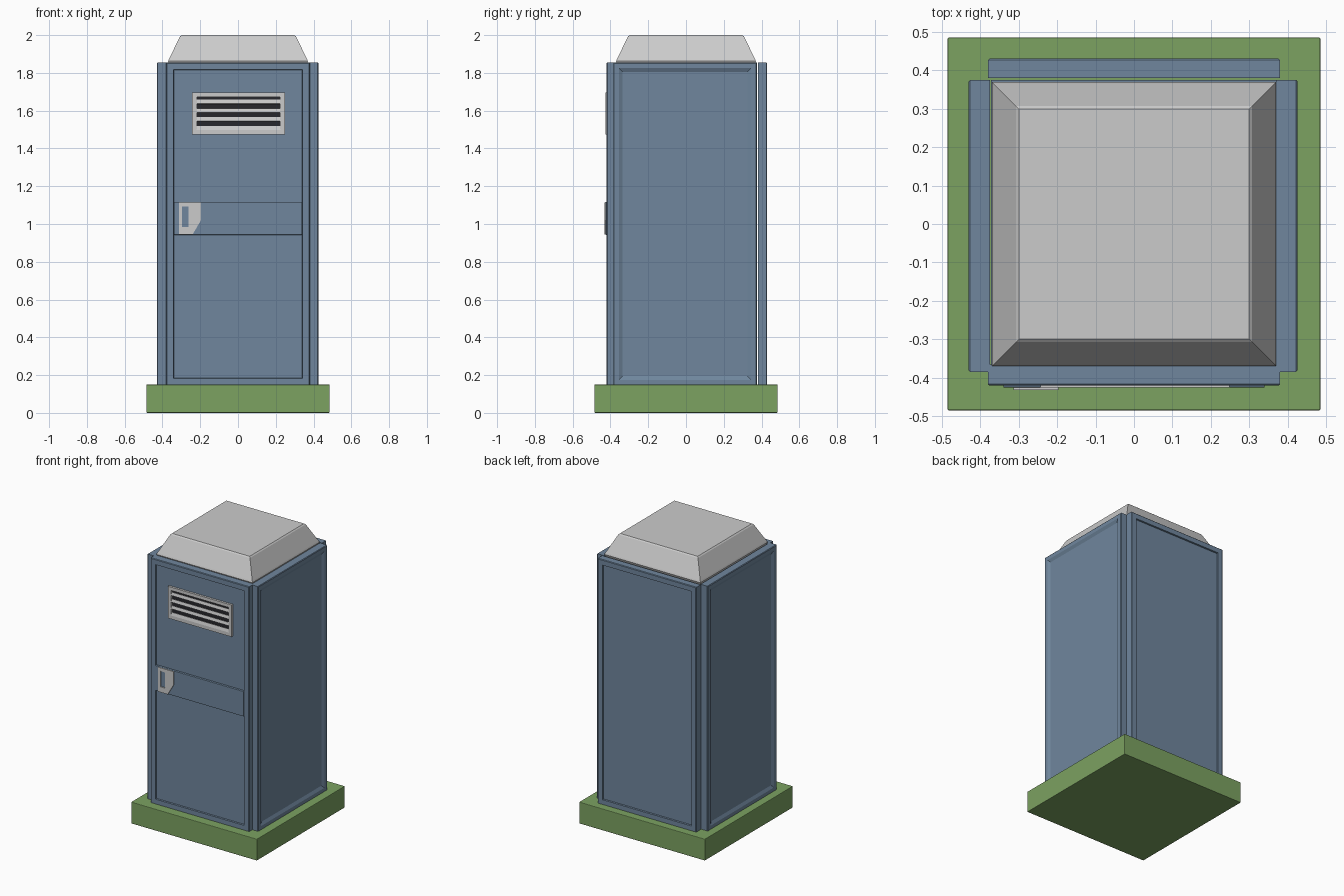
import bpy, bmesh, math
from mathutils import Matrix

if "Cube" in bpy.data.objects:
    bpy.data.objects.remove(bpy.data.objects["Cube"])


def material(name, rgb):
    m = bpy.data.materials.new(name)
    m.diffuse_color = (*rgb, 1)
    m.use_nodes = True
    m.node_tree.nodes["Principled BSDF"].inputs["Base Color"].default_value = m.diffuse_color
    return m


BLUE = material("blue_plastic", (0.16, 0.24, 0.34))
GREEN = material("green_base", (0.20, 0.36, 0.12))
DARK = material("dark_opening", (0.02, 0.02, 0.025))


def finish(name, bm, mat=None, bevel=0):
    bmesh.ops.recalc_face_normals(bm, faces=bm.faces)
    me = bpy.data.meshes.new(name)
    bm.to_mesh(me)
    bm.free()
    ob = bpy.data.objects.new(name, me)
    bpy.context.collection.objects.link(ob)
    if mat:
        me.materials.append(mat)
    if bevel:
        mod = ob.modifiers.new("bevel", "BEVEL")
        mod.width, mod.segments = bevel, 2
    return ob


def box(name, lo, hi, mat=None, bevel=0, tilt=0):
    size = [b - a for a, b in zip(lo, hi)]
    mid = [(a + b) / 2 for a, b in zip(lo, hi)]
    bm = bmesh.new()
    bmesh.ops.create_cube(bm, size=1, matrix=Matrix.Translation(mid)
                          @ Matrix.Rotation(tilt, 4, 'X') @ Matrix.Diagonal((*size, 1)))
    return finish(name, bm, mat, bevel)


def loft(name, rings, mat=None, matrix=None, closed=False):
    """Skin equal-length rings; closed joins last to first, otherwise caps both ends."""
    bm = bmesh.new()
    vs = [[bm.verts.new(p) for p in r] for r in rings]
    n = len(rings[0])
    pairs = list(zip(vs, vs[1:])) + ([(vs[-1], vs[0])] if closed else [])
    for a, b in pairs:
        for i in range(n):
            j = (i + 1) % n
            bm.faces.new((a[i], a[j], b[j], b[i]))
    if not closed:
        bm.faces.new(vs[0])
        bm.faces.new(vs[-1])
    if matrix:
        bm.transform(matrix)
    return finish(name, bm, mat)


def rect(u0, u1, z0, z1, d):
    return [(u0, -d, z0), (u1, -d, z0), (u1, -d, z1), (u0, -d, z1)]


def wall(name, angle, inner, outer, u0, u1, edge, slope):
    """Wall slab with a recessed field, built facing front then turned."""
    z0, z1, c = 0.145, 1.855, 0.004
    e, f = edge, edge + slope
    rings = [rect(u0, u1, z0, z1, inner), rect(u0, u1, z0, z1, outer - c),
             rect(u0 + c, u1 - c, z0 + c, z1 - c, outer),
             rect(u0 + e, u1 - e, z0 + e, z1 - e, outer),
             rect(u0 + f, u1 - f, z0 + f, z1 - f, outer - 0.01)]
    loft(name, rings, BLUE, Matrix.Rotation(math.radians(angle), 4, 'Z'))


# Base slab and inner core
box("base", (-0.485, -0.485, 0), (0.485, 0.485, 0.15), GREEN, 0.004)
box("cabin_core", (-0.372, -0.37, 0.14), (0.372, 0.374, 1.845), BLUE)

# Four walls with recessed fields
wall("front_wall", 0, 0.365, 0.42, -0.38, 0.38, 0.038, 0.002)
wall("right_wall", 90, 0.37, 0.425, -0.385, 0.375, 0.03, 0.02)
wall("back_wall", 180, 0.38, 0.43, -0.38, 0.38, 0.038, 0.002)
wall("left_wall", 270, 0.375, 0.43, -0.375, 0.385, 0.03, 0.02)

# Roof cap: tapered with softened lower and upper rims
loft("roof", [[(x * r, y * r, z) for x, y in ((-1, -1), (1, -1), (1, 1), (-1, 1))]
              for r, z in ((0.362, 1.84), (0.37, 1.862), (0.366, 1.872), (0.307, 1.993), (0.299, 2.0))])

# Door band
box("door_band", (-0.34, -0.425, 0.943), (0.34, -0.40, 1.117), BLUE, 0.002)

# Vent: frame, dark opening, tilted louvres
loft("vent_frame", [rect(-0.243, 0.248, 1.473, 1.695, 0.405), rect(-0.243, 0.248, 1.473, 1.695, 0.425),
                    rect(-0.218, 0.223, 1.498, 1.672, 0.425), rect(-0.218, 0.223, 1.498, 1.672, 0.405)],
     closed=True)
box("vent_opening", (-0.23, -0.412, 1.485), (0.235, -0.40, 1.685), DARK)
for i in range(4):
    z = 1.508 + i * 0.0465
    box(f"vent_louvre_{i + 1}", (-0.222, -0.423, z - 0.011), (0.227, -0.417, z + 0.011),
        tilt=math.radians(-15))

# Door latch: chamfered plate with a rectangular finger slot
outline = [(-0.313, 0.945), (-0.24, 0.945), (-0.196, 1.02), (-0.196, 1.115), (-0.313, 1.115)]
slot = [(-0.296, 0.983), (-0.261, 0.983), (-0.261, 1.03), (-0.261, 1.092), (-0.296, 1.092)]
loft("latch_plate", [[(x, y, z) for x, z in pts] for pts, y in
                     ((outline, -0.42), (outline, -0.432), (slot, -0.432), (slot, -0.42))], closed=True)
